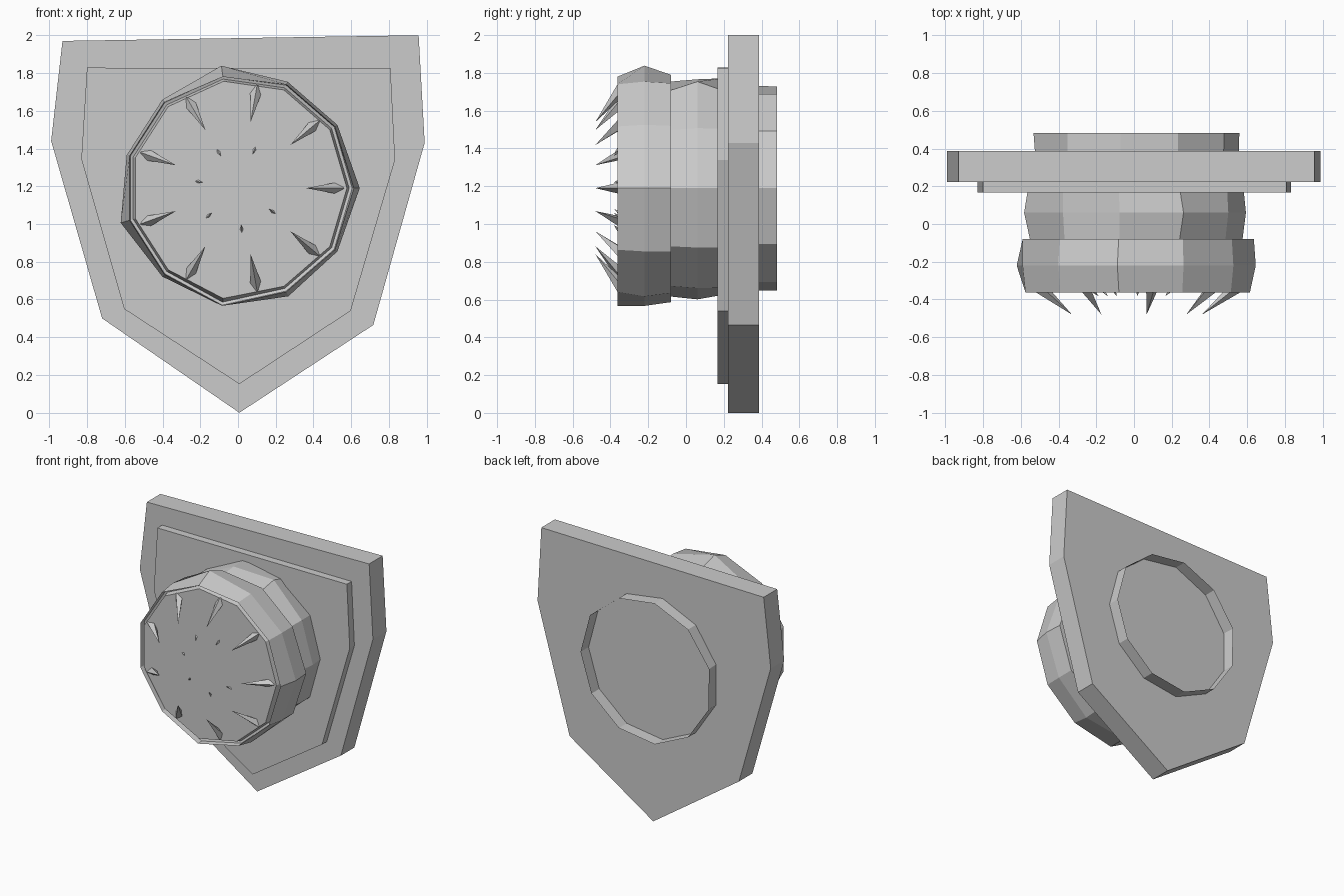
import bpy, bmesh, math
from mathutils import Vector

if "Cube" in bpy.data.objects:
    bpy.data.objects.remove(bpy.data.objects["Cube"])

CX, CZ = 0.005, 1.19     # drum axis
SIDES = 11

grey = bpy.data.materials.new("stone_grey")
grey.diffuse_color = (0.6, 0.6, 0.6, 1)
grey.use_nodes = True
grey.node_tree.nodes["Principled BSDF"].inputs["Base Color"].default_value = grey.diffuse_color


def finish(name, bm):
    bmesh.ops.recalc_face_normals(bm, faces=bm.faces[:])
    mesh = bpy.data.meshes.new(name)
    bm.to_mesh(mesh)
    bm.free()
    mesh.materials.append(grey)
    obj = bpy.data.objects.new(name, mesh)
    bpy.context.collection.objects.link(obj)
    return obj


def loft(name, rings, caps=True):
    """Skin through a list of equal-length point rings."""
    bm = bmesh.new()
    rows = [[bm.verts.new(p) for p in ring] for ring in rings]
    n = len(rows[0])
    for a, b in zip(rows, rows[1:]):
        for i in range(n):
            j = (i + 1) % n
            bm.faces.new((a[i], a[j], b[j], b[i]))
    if caps:
        bm.faces.new(rows[0])
        bm.faces.new(rows[-1])
    return finish(name, bm)


def plate(name, outline, y0, y1):
    return loft(name, [[(x, y, z) for x, z in outline] for y in (y0, y1)])


def ring(y, radius, bumps=None):
    """Eleven-sided ring; bumps are radius offsets for single corners."""
    pts = []
    for i in range(SIDES):
        a = math.tau * i / SIDES
        r = radius + (bumps or {}).get(i, 0)
        pts.append((CX + r * math.cos(a), y, CZ + r * math.sin(a)))
    return pts


def spikes(name, angles, r_base, r_tip, y_base, y_tip, width):
    """Four-sided spikes leaning in towards the drum axis."""
    bm = bmesh.new()
    for deg in angles:
        a = math.radians(deg)
        out = Vector((math.cos(a), 0, math.sin(a)))
        side = Vector((-math.sin(a), 0, math.cos(a)))
        centre = Vector((CX, 0, CZ))
        base = centre + out * r_base + Vector((0, y_base, 0))
        tip = centre + out * r_tip + Vector((0, y_tip, 0))
        up = (tip - base).cross(side).normalized()
        corners = [bm.verts.new(base + d * width)
                   for d in (side, up, -side, -up)]
        top = bm.verts.new(tip)
        bm.faces.new(corners)
        for i in range(4):
            bm.faces.new((corners[i], corners[(i + 1) % 4], top))
    return finish(name, bm)


# Shield-shaped back board and the thinner panel in front of it
plate("back_board", [(-0.93, 1.97), (0.957, 2.0), (0.989, 1.43), (0.717, 0.465),
                     (0.007, 0), (-0.72, 0.5), (-0.99, 1.44)], 0.223, 0.387)
plate("front_panel", [(-0.8, 1.828), (0.808, 1.826), (0.832, 1.34), (0.597, 0.54),
                      (0.007, 0.152), (-0.603, 0.55), (-0.83, 1.345)], 0.166, 0.228)

# Open, thin-walled tube behind the board
loft("rear_tube", [
    ring(0.38, 0.547, {0: 0.004, 1: 0.012, 5: 0.005, 6: 0.005}),
    ring(0.482, 0.547, {0: 0.006, 1: 0.014, 3: -0.004, 5: 0.013, 6: 0.008})],
    caps=False)

# Hewn rear drum
loft("rear_drum", [
    ring(-0.08, 0.57, {5: 0.01, 8: 0.01}),
    ring(0.06, 0.582, {0: 0.006, 1: 0.006, 2: 0.038, 5: 0.03, 8: 0.013}),
    ring(0.19, 0.58, {0: -0.005, 2: -0.01, 3: 0.007, 5: 0.01, 8: -0.008})])

# Hewn front drum: flat face, narrow groove around it, then the outer band
loft("front_drum", [
    ring(-0.36, 0.572, {8: 0.018}),
    ring(-0.315, 0.584, {8: 0.026}),
    ring(-0.32, 0.6, {8: 0.026}),
    ring(-0.363, 0.604, {0: 0.005, 3: -0.008, 8: 0.026}),
    ring(-0.22, 0.62, {0: 0.02, 3: 0.035, 6: 0.033, 8: 0.01, 9: 0.01}),
    ring(-0.08, 0.61, {0: 0.02, 3: -0.004, 5: 0.01, 6: 0.01, 10: 0.01})])

# Outer ring of large spikes, inner ring of small ones
spikes("large_spikes", [40 * i for i in range(9)], 0.535, 0.355, -0.337, -0.48, 0.034)
spikes("small_spikes", [68 + 51.43 * i for i in range(6)], 0.235, 0.195, -0.345, -0.382, 0.014)
